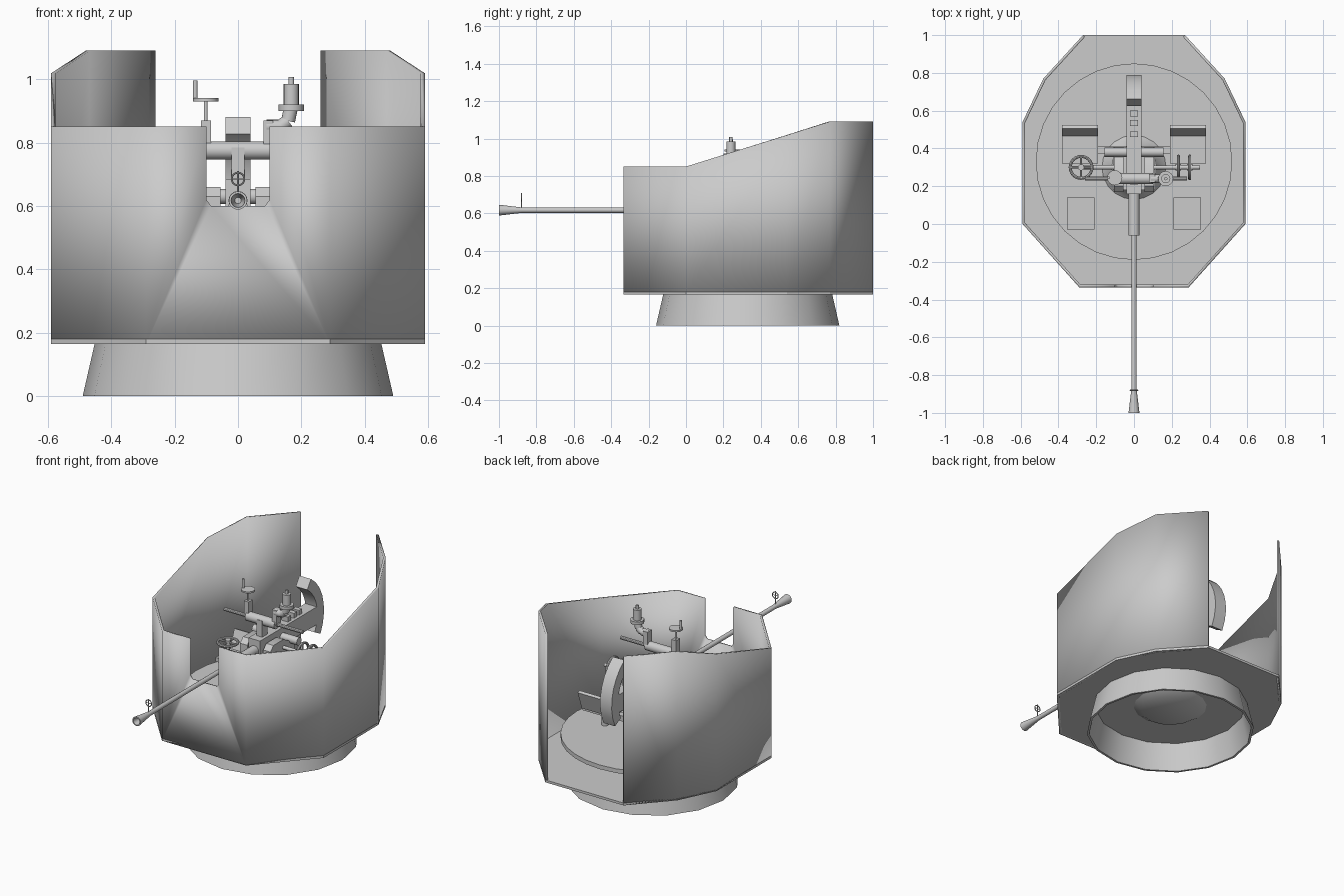
import bpy, bmesh, math
from mathutils import Vector

if "Cube" in bpy.data.objects:
    bpy.data.objects.remove(bpy.data.objects["Cube"])


def finish(name, bm, smooth=True, angle=35):
    me = bpy.data.meshes.new(name)
    bmesh.ops.recalc_face_normals(bm, faces=bm.faces)
    bm.to_mesh(me)
    bm.free()
    ob = bpy.data.objects.new(name, me)
    bpy.context.collection.objects.link(ob)
    if smooth:
        bpy.ops.object.select_all(action='DESELECT')
        ob.select_set(True)
        bpy.context.view_layer.objects.active = ob
        bpy.ops.object.shade_smooth_by_angle(angle=math.radians(angle))
    return ob


def box(name, x0, x1, y0, y1, z0, z1, tilt=0):
    bm = bmesh.new()
    bmesh.ops.create_cube(bm, size=1)
    for v in bm.verts:
        v.co = Vector((v.co.x * (x1 - x0), v.co.y * (y1 - y0), v.co.z * (z1 - z0)))
    ob = finish(name, bm, False)
    ob.location = ((x0 + x1) / 2, (y0 + y1) / 2, (z0 + z1) / 2)
    ob.rotation_euler.x = math.radians(tilt)
    return ob


def lathe(name, profile, origin, axis=(0, 0, 1), n=16, closed=False):
    """Spin (radius, height) points around an axis; ends are capped unless closed."""
    bm = bmesh.new()
    q = Vector(axis).to_track_quat('Z', 'Y')
    rings = []
    for r, h in profile:
        rings.append([bm.verts.new(q @ Vector((r * math.cos(2 * math.pi * i / n),
                      r * math.sin(2 * math.pi * i / n), h)) + Vector(origin)) for i in range(n)])
    pairs = list(zip(rings, rings[1:]))
    if closed:
        pairs.append((rings[-1], rings[0]))
    for a, b in pairs:
        for i in range(n):
            j = (i + 1) % n
            bm.faces.new((a[i], a[j], b[j], b[i]))
    if not closed:
        bm.faces.new(rings[0])
        bm.faces.new(rings[-1])
    return finish(name, bm)


def rod(name, p, q, r, n=12):
    d = Vector(q) - Vector(p)
    return lathe(name, [(r, 0), (r, d.length)], p, d, n)


def extrude_x(name, yz, x0, x1):
    bm = bmesh.new()
    f = bm.faces.new([bm.verts.new((x0, y, z)) for y, z in yz])
    g = bmesh.ops.extrude_face_region(bm, geom=[f])
    bmesh.ops.translate(bm, vec=(x1 - x0, 0, 0),
                        verts=[v for v in g['geom'] if isinstance(v, bmesh.types.BMVert)])
    return finish(name, bm)


def torus(name, c, axis, R, r, n=24):
    prof = [(R + r * math.cos(k * math.pi / 4), r * math.sin(k * math.pi / 4)) for k in range(8)]
    return lathe(name, prof, c, axis, n, True)


def wheel(name, c, axis, R):
    torus(name + "_rim", c, axis, R - 0.008, 0.008)
    q = Vector(axis).to_track_quat('Z', 'Y')
    c = Vector(c)
    for k, d in enumerate((q @ Vector((1, 0, 0)), q @ Vector((0, 1, 0)))):
        rod(f"{name}_spoke_{k}", c - d * (R - .01), c + d * (R - .01), 0.006, 8)
    rod(name + "_hub", c - Vector(axis) * .015, c + Vector(axis) * .015, 0.017)


CY = 0.33
# base ring, open underneath
lathe("base_ring", [(.49, 0), (.452, .166), (.438, .166), (.476, 0)], (0, CY, 0), n=16, closed=True)
lathe("underside_hub", [(.165, .135), (.215, .166)], (0, CY, 0), n=16)

# tub floor
half = [(.29, -.335), (.59, .0), (.59, .54), (.48, .77), (.27, 1.0)]
bm = bmesh.new()
f = bm.faces.new([bm.verts.new((x, y, .165)) for x, y in half + [(-x, y) for x, y in reversed(half)]])
g = bmesh.ops.extrude_face_region(bm, geom=[f])
bmesh.ops.translate(bm, vec=(0, 0, .015), verts=[v for v in g['geom'] if isinstance(v, bmesh.types.BMVert)])
finish("tub_floor", bm, False)

# tub wall: half shell with gun notch, mirrored and thickened
bm = bmesh.new()
tops = [.85, .85, 1.018, 1.09, 1.09]
lo = [bm.verts.new((x, y, .165)) for x, y in half]
hi = [bm.verts.new((x, y, t)) for (x, y), t in zip(half, tops)]
for i in range(4):
    bm.faces.new((lo[i], lo[i + 1], hi[i + 1], hi[i]))
notch = [(.1, .85), (.1, .62), (.085, .6), (0, .6), (0, .165)]
bm.faces.new([lo[0], hi[0]] + [bm.verts.new((x, -.335, z)) for x, z in notch])
old = bm.verts[:]
d = bmesh.ops.duplicate(bm, geom=bm.verts[:] + bm.edges[:] + bm.faces[:])
for v in d['geom']:
    if isinstance(v, bmesh.types.BMVert):
        v.co.x *= -1
bmesh.ops.reverse_faces(bm, faces=[e for e in d['geom'] if isinstance(e, bmesh.types.BMFace)])
bmesh.ops.remove_doubles(bm, verts=bm.verts, dist=1e-4)
seam = [e for e in bm.edges if all(abs(v.co.x) < 1e-5 for v in e.verts)]
bmesh.ops.dissolve_edges(bm, edges=seam, use_verts=True)
bmesh.ops.recalc_face_normals(bm, faces=bm.faces)
# make the shell face outward so that thickness goes inward
if max(bm.faces, key=lambda f: f.calc_center_median().x).normal.x < 0:
    bmesh.ops.reverse_faces(bm, faces=bm.faces)
shell = bm
me = bpy.data.meshes.new("tub_wall")
shell.to_mesh(me)
shell.free()
wall = bpy.data.objects.new("tub_wall", me)
bpy.context.collection.objects.link(wall)
bpy.ops.object.select_all(action='DESELECT')
wall.select_set(True)
bpy.context.view_layer.objects.active = wall
bpy.ops.object.shade_smooth_by_angle(angle=math.radians(30))
m = wall.modifiers.new("thickness", 'SOLIDIFY')
m.thickness, m.offset, m.use_even_offset = .014, -1, True
bpy.ops.object.modifier_move_to_index(modifier="thickness", index=0)

# turntable and pedestal
lathe("turntable", [(.52, .262), (.52, .288)], (0, CY, 0), n=32)
lathe("turntable_drum", [(.25, .18), (.25, .262)], (0, CY, 0), n=24)
lathe("pedestal", [(.17, .288), (.12, .34), (.10, .46), (.12, .48)], (0, .3, 0), n=20)
box("pedestal_top", -.11, .11, .18, .41, .47, .5)

# side cheeks, seats and footrests, both sides
for s, side in ((1, "right"), (-1, "left")):
    def sx(name, a, b, *rest, **k):
        return box(f"{side}_{name}", min(s * a, s * b), max(s * a, s * b), *rest, **k)
    extrude_x(side + "_cheek", [(.17, .5), (.17, .63), (.2, .66), (.3, .66), (.41, .6), (.41, .5)],
              s * .055, s * .105)
    rod(side + "_trunnion", (s * .04, .38, .63), (s * .155, .38, .63), .024)
    sx("seat", .19, .38, .32, .475, .385, .41)
    sx("seat_back", .19, .38, .485, .505, .40, .52, tilt=-20)
    sx("seat_arm", .06, .3, .37, .41, .35, .385)
    sx("footrest", .21, .355, -.03, .14, .30, .315)
    rod(side + "_seat_post", (s * .285, .39, .285), (s * .285, .39, .39), .02)

# gun: barrel with flared hollow muzzle, sleeve, breech
ZG = .617
lathe("barrel", [(.014, 1.2), (.014, .125), (.029, .0), (.022, .0), (.01, .08)][::-1],
      (0, -1, ZG), (0, 1, 0), 16)
lathe("barrel_sleeve", [(.03, 0), (.03, .25)], (0, -.06, ZG), (0, 1, 0), 16)
box("cradle", -.03, .03, -.06, .2, .565, .605)
box("breech", -.04, .04, .16, .75, .575, .685)
for k, y in enumerate((.46, .52, .57)):
    box(f"breech_lug_{k}", -.022, .022, y, y + .03, .685, .715)

# curved rear arc
arc = [(r, a) for r, seq in ((.29, range(-28, 58, 12)), (.225, reversed(range(-28, 58, 12)))) for a in seq]
extrude_x("rear_arc", [(.5 + r * math.cos(math.radians(a)), .64 + r * math.sin(math.radians(a)))
                       for r, a in arc], -.04, .04)

# front ring sight
rod("front_sight_post", (0, -.88, .625), (0, -.88, .71), .003, 8)
torus("front_sight_ring", (0, -.88, .685), (0, 1, 0), .02, .003, 16)
rod("front_sight_bar", (-.02, -.88, .685), (.02, -.88, .685), .002, 6)

# sight bar across the gun
Y = .24
box("sight_post", -.02, .02, .21, .26, .68, .785)
rod("sight_bar", (-.1, Y, .775), (.1, Y, .775), .029, 16)
rod("sight_cross_rod", (-.26, Y, .775), (.28, Y, .775), .011, 10)

# left crank
box("crank_block", -.117, -.085, .225, .265, .78, .87)
rod("crank_stem", (-.102, .245, .86), (-.102, .245, .935), .006)
rod("crank_disc", (-.102, .245, .93), (-.102, .245, .94), .04, 16)
rod("crank_handle", (-.135, .245, .935), (-.135, .245, .995), .007)

# right periscope sight with bent tube
box("periscope_block", .08, .11, .22, .265, .78, .87)
pts = [(.09, Y, .85), (.135, Y, .85), (.158, Y, .868), (.167, Y, .91)]
for k in range(3):
    rod(f"periscope_tube_{k}", pts[k], pts[k + 1], .022, 16)
rod("periscope_ring", (.168, Y, .9), (.168, Y, .92), .04, 16)
rod("periscope_body", (.168, Y, .92), (.168, Y, .985), .024, 16)
rod("periscope_cap", (.168, Y, .98), (.168, Y, 1.007), .009, 12)

# hand wheels
wheel("left_hand_wheel", (-.28, .3, .54), (0, 0, 1), .066)
rod("left_wheel_column", (-.28, .3, .41), (-.28, .3, .54), .01)
rod("left_wheel_shaft", (-.28, .3, .44), (-.1, .3, .52), .012)
for k, x in enumerate((.235, .295)):
    wheel(f"right_hand_wheel_{k}", (x, .3, .61), (1, 0, 0), .068)
rod("right_wheel_shaft", (.1, .3, .61), (.35, .3, .61), .011)
